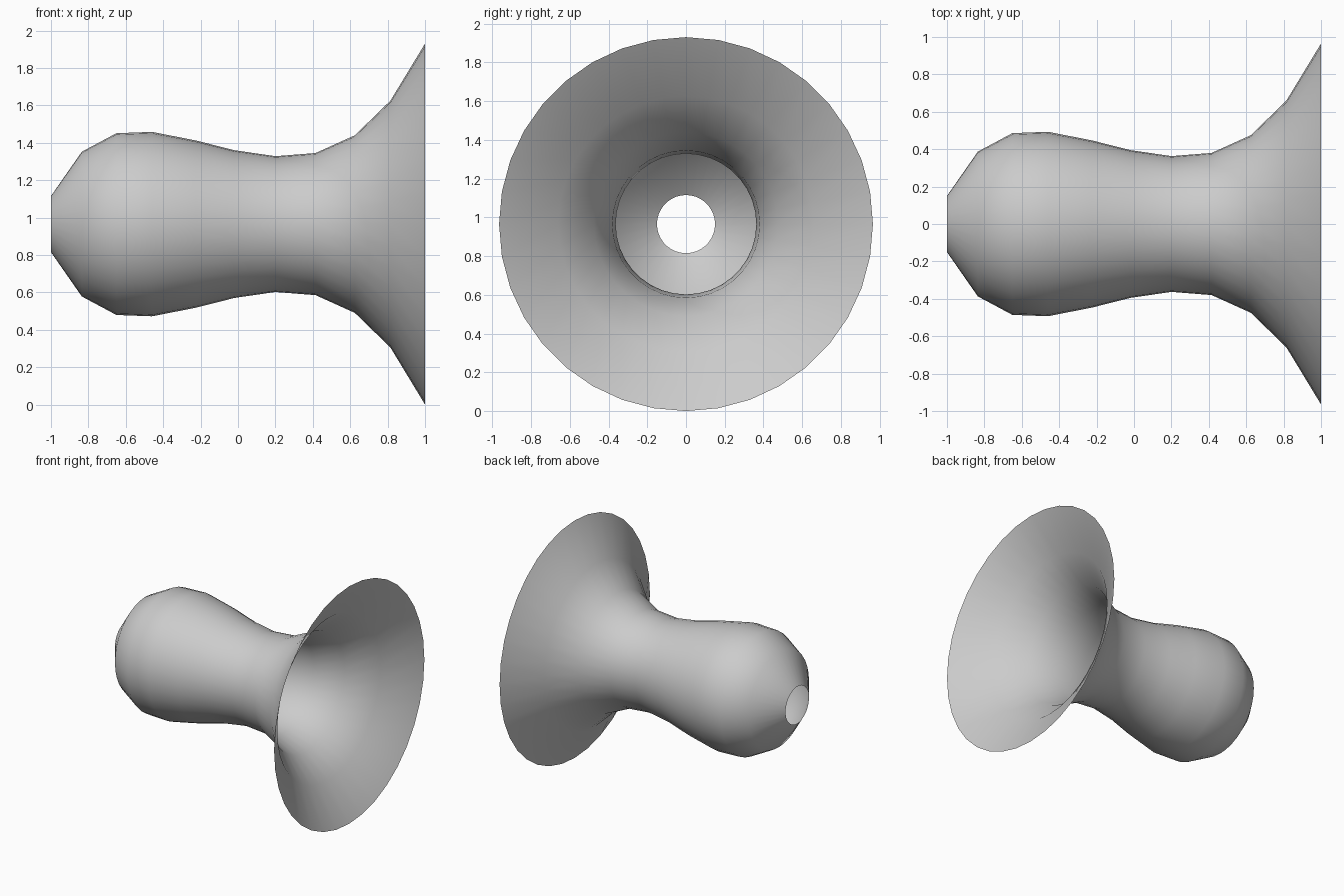
import bpy, bmesh, math
from mathutils import Vector

cube = bpy.data.objects.get("Cube")
if cube:
    bpy.data.objects.remove(cube, do_unlink=True)

SIDES = 36
AXIS_Z = 0.965

# Profile along the horizontal axis: (x, radius)
PROFILE = [(-1.0, 0.15), (-0.835, 0.387), (-0.65, 0.486), (-0.46, 0.493),
           (-0.225, 0.447), (-0.02, 0.395), (0.2, 0.363), (0.415, 0.38),
           (0.625, 0.475), (0.815, 0.66), (1.0, 0.965)]

# Plain grey finish
grey = bpy.data.materials.new("grey")
grey.use_nodes = True
colour = (0.6, 0.6, 0.6, 1.0)
grey.diffuse_color = colour
grey.node_tree.nodes["Principled BSDF"].inputs["Base Color"].default_value = colour

# Open flared shell: the profile revolved about the x axis
bm = bmesh.new()
points = [bm.verts.new((x, 0, r)) for x, r in PROFILE]
edges = [bm.edges.new(pair) for pair in zip(points, points[1:])]
bmesh.ops.spin(bm, geom=points + edges, cent=(0, 0, 0), axis=(1, 0, 0),
               angle=math.tau, steps=SIDES, use_duplicate=False)
bmesh.ops.remove_doubles(bm, verts=bm.verts[:], dist=0.0005)

# Face the bulb wall outwards
bm.normal_update()
for face in bm.faces:
    face.smooth = True
    c = face.calc_center_median()
    if face.normal.dot(Vector((0, c.y, c.z))) < 0:
        face.normal_flip()

mesh = bpy.data.meshes.new("flared_shell")
bm.to_mesh(mesh)
bm.free()
mesh.materials.append(grey)
shell = bpy.data.objects.new("flared_shell", mesh)
shell.location.z = AXIS_Z
bpy.context.collection.objects.link(shell)
